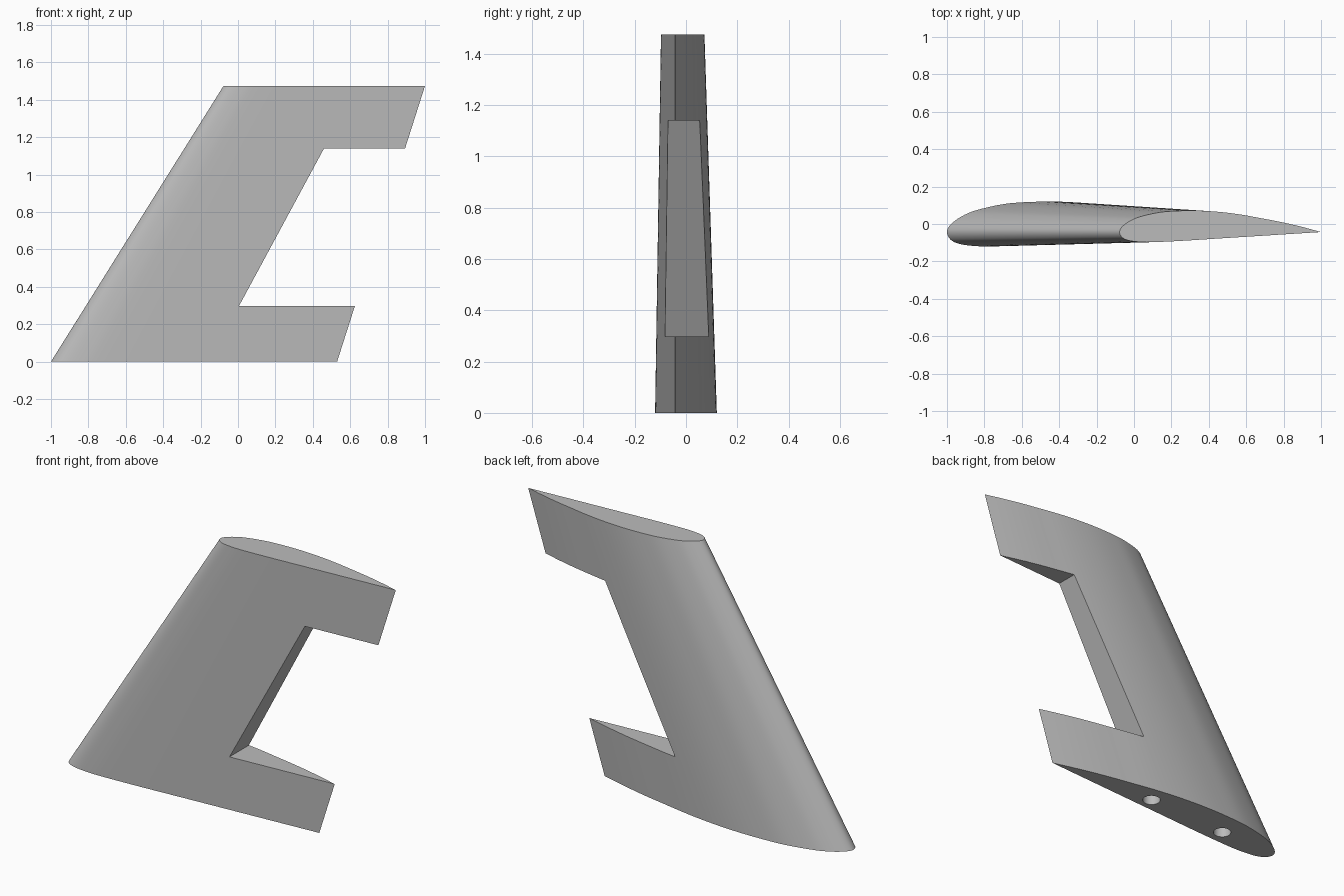
import bpy, bmesh
from mathutils import Vector

cube = bpy.data.objects.get("Cube")
if cube:
    bpy.data.objects.remove(cube)

HEIGHT = 1.475
CAMBER_Y = -0.043   # y of the chord plane

grey = bpy.data.materials.new("light_grey")
grey.use_nodes = True
grey.diffuse_color = (0.5, 0.5, 0.5, 1)
grey.node_tree.nodes["Principled BSDF"].inputs["Base Color"].default_value = (0.5, 0.5, 0.5, 1)

# Aerofoil outline in chord fractions, trailing edge over the nose and back
AEROFOIL = [Vector(p) for p in (
    (1, 0), (.9, .027), (.8, .050), (.7, .069), (.6, .087), (.5, .0995),
    (.4, .106), (.3, .1055), (.2, .098), (.1, .0755), (.05, .054), (.02, .033),
    (.005, .016), (0, 0), (.005, -.017), (.02, -.032), (.05, -.043),
    (.1, -.049), (.16, -.0503), (.3, -.0441), (.5, -.0315), (.75, -.0158))]


def spline(points, steps=4):
    """Smooth curve through the points; the last one returns to the first."""
    pts = [points[0]] + points + [points[0], points[0]]
    out = []
    for a, b, c, d in zip(pts, pts[1:], pts[2:], pts[3:]):
        for i in range(steps):
            t = i / steps
            out.append(0.5 * (2 * b + (c - a) * t + (2 * a - 5 * b + 4 * c - d) * t * t
                              + (3 * b - a - 3 * c + d) * t ** 3))
    return out


def loft(name, bottom, top):
    """Closed solid between two matching loops of 3D points."""
    bm = bmesh.new()
    low, high = ([bm.verts.new(p) for p in ring] for ring in (bottom, top))
    n = len(low)
    for i in range(n):
        j = (i + 1) % n
        bm.faces.new((low[i], low[j], high[j], high[i]))
    bm.faces.new(low)
    bm.faces.new(high)
    bmesh.ops.recalc_face_normals(bm, faces=bm.faces)
    mesh = bpy.data.meshes.new(name)
    bm.to_mesh(mesh)
    bm.free()
    mesh.materials.append(grey)
    obj = bpy.data.objects.new(name, mesh)
    bpy.context.collection.objects.link(obj)
    return obj


def section(nose_x, tail_x, z):
    chord = tail_x - nose_x
    return [(nose_x + p.x * chord, CAMBER_Y + p.y * chord, z) for p in spline(AEROFOIL)]


def cut(target, cutter):
    cutter.hide_render = True
    mod = target.modifiers.new("cut", 'BOOLEAN')
    mod.operation, mod.solver, mod.object = 'DIFFERENCE', 'EXACT', cutter
    bpy.context.view_layer.objects.active = target
    bpy.ops.object.modifier_apply(modifier=mod.name)
    bpy.data.objects.remove(cutter)


# Swept, tapered fin
fin = loft("swept_fin", section(-1, .53, 0), section(-.077, 1, HEIGHT))

# Notch for the missing control surface
notch = [(.005, .297), (1.3, .297), (1.3, 1.14), (.46, 1.14)]
cut(fin, loft("notch_cutter", [(x, -.5, z) for x, z in notch], [(x, .5, z) for x, z in notch]))

# Mounting holes in the root
for x, y in ((-.637, -.03), (-.128, -.008)):
    bpy.ops.mesh.primitive_cylinder_add(vertices=32, radius=.047, depth=.5, location=(x, y, 0))
    cut(fin, bpy.context.object)

bpy.ops.object.select_all(action='DESELECT')
fin.select_set(True)
bpy.context.view_layer.objects.active = fin
bpy.ops.object.shade_smooth_by_angle(angle=.52)
